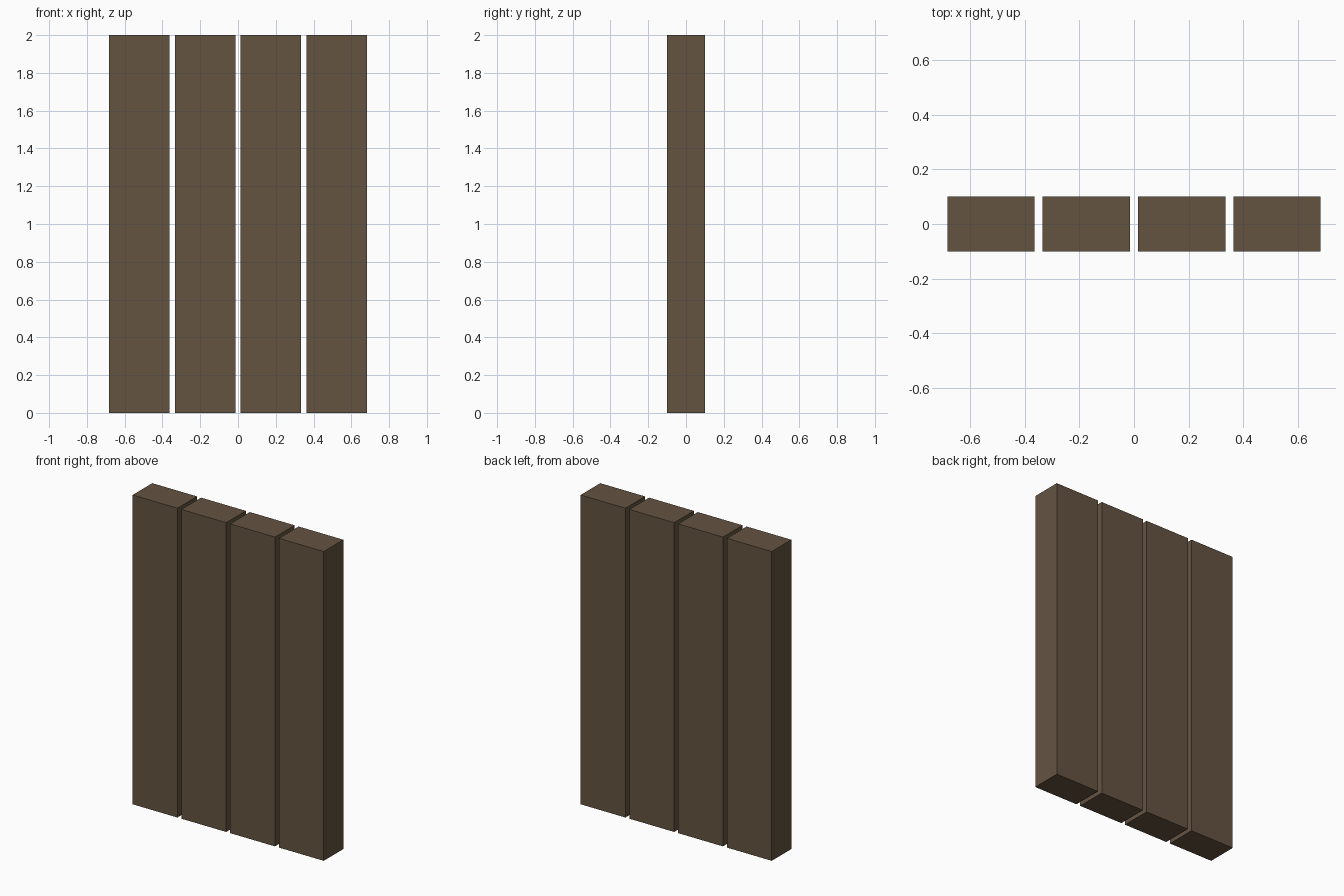
import bpy

if "Cube" in bpy.data.objects:
    bpy.data.objects.remove(bpy.data.objects["Cube"])

# One flat brown for the whole fence panel
wood = bpy.data.materials.new("dark brown wood")
wood.diffuse_color = (0.127, 0.087, 0.053, 1.0)
wood.use_nodes = True
wood.node_tree.nodes["Principled BSDF"].inputs["Base Color"].default_value = wood.diffuse_color

COUNT = 4
WIDTH, DEPTH, HEIGHT = 0.32, 0.20, 2.0
PITCH = 0.349

# Row of upright planks with narrow open gaps between them
for i in range(COUNT):
    x = (i - (COUNT - 1) / 2) * PITCH
    bpy.ops.mesh.primitive_cube_add(size=1, location=(x, 0, HEIGHT / 2))
    plank = bpy.context.object
    plank.name = f"plank_{i + 1}"
    plank.scale = (WIDTH, DEPTH, HEIGHT)
    bpy.ops.object.transform_apply(location=False, rotation=False, scale=True)
    plank.data.materials.append(wood)
